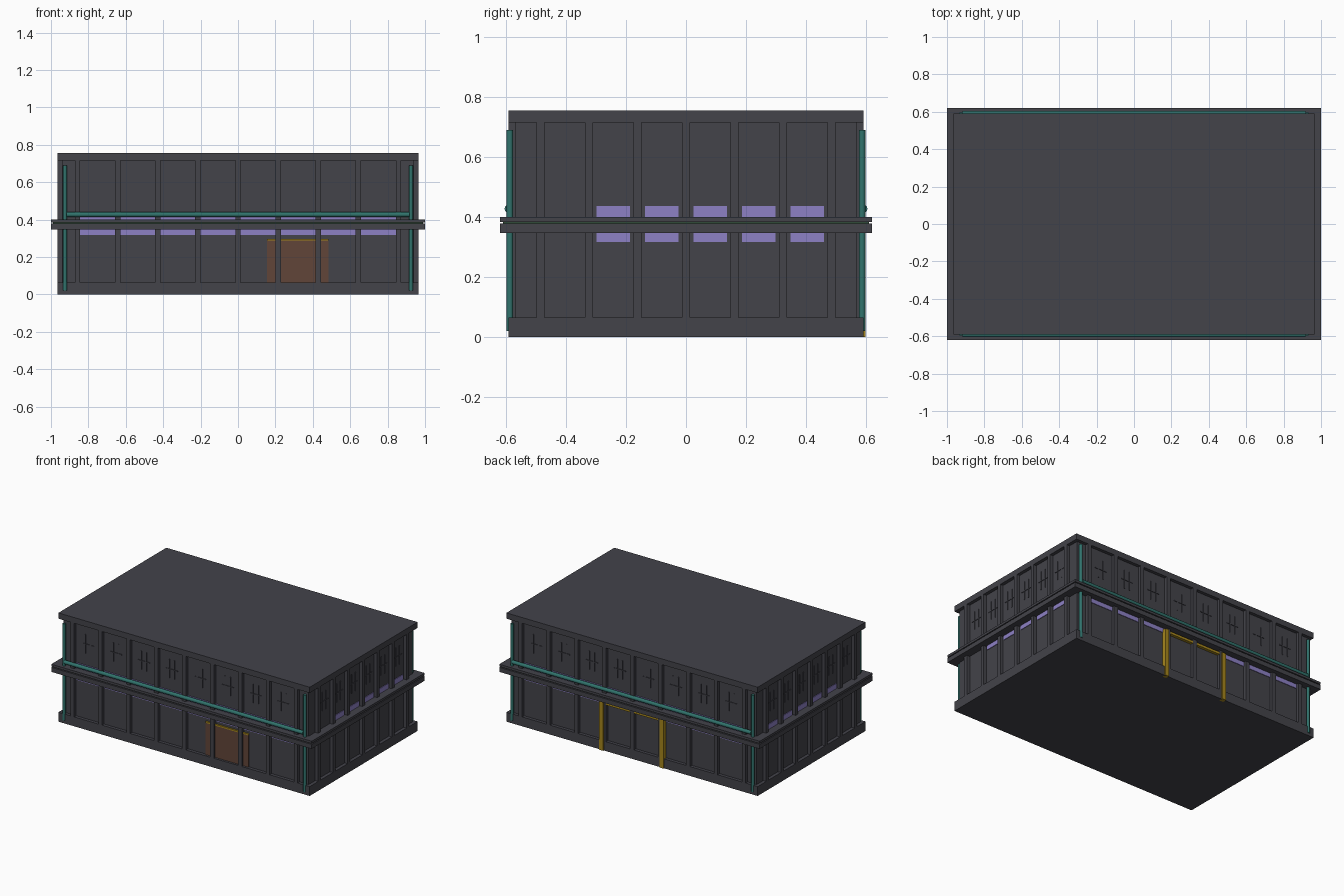
import bpy, bmesh
from mathutils import Matrix, Vector

cube = bpy.data.objects.get("Cube")
if cube:
    bpy.data.objects.remove(cube, do_unlink=True)


def material(name, rgb):
    m = bpy.data.materials.new(name)
    m.use_nodes = True
    m.diffuse_color = (*rgb, 1)
    m.node_tree.nodes["Principled BSDF"].inputs["Base Color"].default_value = (*rgb, 1)
    return m


GREY = material("charcoal concrete", (0.056, 0.056, 0.068))
PURPLE = material("lavender glass", (0.27, 0.22, 0.56))
TEAL = material("teal pipe", (0.03, 0.17, 0.15))
BROWN = material("brown door", (0.12, 0.06, 0.04))
YELLOW = material("ochre trim", (0.38, 0.24, 0.012))
GREEN = material("dark green seam", (0.03, 0.07, 0.04))


def finish(name, bm, mat):
    mesh = bpy.data.meshes.new(name)
    bm.to_mesh(mesh)
    bm.free()
    mesh.materials.append(mat)
    ob = bpy.data.objects.new(name, mesh)
    bpy.context.collection.objects.link(ob)
    return ob


def boxes(name, spans, mat):
    """One object made of boxes, each given as x, y and z ranges."""
    bm = bmesh.new()
    for span in spans:
        lo = Vector([min(s) for s in span])
        hi = Vector([max(s) for s in span])
        m = Matrix.Translation((lo + hi) / 2) @ Matrix.Diagonal((*(hi - lo), 1))
        bmesh.ops.create_cube(bm, size=1, matrix=m)
    return finish(name, bm, mat)


def pipe(name, start, end, radius):
    a, b = Vector(start), Vector(end)
    bm = bmesh.new()
    turn = (b - a).to_track_quat('Z', 'Y').to_matrix().to_4x4()
    bmesh.ops.create_cone(bm, cap_ends=True, segments=12, radius1=radius, radius2=radius,
                          depth=(b - a).length, matrix=Matrix.Translation((a + b) / 2) @ turn)
    for f in bm.faces:
        f.smooth = len(f.verts) == 4
    return finish(name, bm, TEAL)


def slab(name, x, y, z0, z1, mat=GREY):
    return boxes(name, [((-x, x), (-y, y), (z0, z1))], mat)


# Main masses
OX, OY = 0.965, 0.592      # outer planes of bands and pilasters
CX, CY = 0.942, 0.57       # recessed wall planes
BASE, CORNICE, TOP = 0.065, 0.715, 0.755
slab("recessed_walls", CX, CY, 0.03, 0.74)
slab("base_band", OX, OY, 0, BASE)
slab("roof_cornice", OX, OY, CORNICE, TOP)

# Ledge running around the middle
slab("ledge_lower", 1.0, 0.62, 0.347, 0.378)
slab("ledge_seam", 0.99, 0.61, 0.378, 0.384, GREEN)
slab("ledge_upper", 1.0, 0.62, 0.384, 0.4)

PX, PY = 0.2145, 0.1615    # bay spacing on long and short sides


def long_wall(s, c, w, d0, d1, z):
    return ((c - w / 2, c + w / 2), (s * (CY + d0), s * (CY + d1)), z)


def short_wall(s, c, w, d0, d1, z):
    return ((s * (CX + d0), s * (CX + d1)), (c - w / 2, c + w / 2), z)


def muntins(wall, s, c):
    bars = [wall(s, c + dx, 0.005, -0.01, 0.004, (0.52, 0.65)) for dx in (-0.02, 0.02)]
    bars.append(wall(s, c, 0.09, -0.01, 0.004, (0.58, 0.585)))
    return bars


# Pilasters, windows and glazing bars on all four walls
for side, s, wall, n, pitch, pw, win in (
        ("front", -1, long_wall, 8, PX, 0.029, 0.186),
        ("back", 1, long_wall, 8, PX, 0.029, 0.186),
        ("left", 1, short_wall, 6, PY, 0.027, 0.112),
        ("right", -1, short_wall, 6, PY, 0.027, 0.112)):
    posts = [(i - n / 2) * pitch for i in range(n + 1)]
    bays = [(i - (n - 1) / 2) * pitch for i in range(n)]
    depth = OY - CY if wall is long_wall else OX - CX
    boxes(side + "_pilasters",
          [wall(s, c, pw, -0.01, depth, (BASE - 0.01, CORNICE + 0.01)) for c in posts], GREY)
    glazed = bays if n == 8 else bays[1:]
    panes = []
    for c in glazed:
        panes.append(wall(s, c, win, -0.01, 0.004, (0.39, 0.436)))
        if side != "back" or abs(c) > pitch:
            panes.append(wall(s, c, win, -0.01, 0.004, (0.317, 0.36)))
    boxes(side + "_windows", panes, PURPLE)
    boxes(side + "_glazing_bars", [b for c in bays for b in muntins(wall, s, c)], GREY)

# Front door behind the pilasters
boxes("front_door", [((0.155, 0.485), (-CY - 0.007, -CY + 0.01), (0.06, 0.287))], BROWN)
boxes("front_door_lintel", [((0.155, 0.485), (-CY - 0.01, -CY + 0.01), (0.287, 0.297))], YELLOW)

# Back door frame
frame = [((c - 0.015, c + 0.015), (CY, 0.599), (0, 0.335)) for c in (-0.232, 0.232)]
frame.append(((-0.232, 0.232), (CY, CY + 0.02), (0.318, 0.335)))
boxes("back_door_frame", frame, YELLOW)

# Corner downpipes and the rails joining them
for s, side in ((-1, "front"), (1, "back")):
    for x, hand in ((-0.925, "right"), (0.925, "left")):
        pipe(f"{side}_{hand}_downpipe", (x, s * 0.587, 0.02), (x, s * 0.587, 0.69), 0.011)
    pipe(side + "_rail", (-0.918, s * 0.592, 0.427), (0.918, s * 0.592, 0.427), 0.013)
